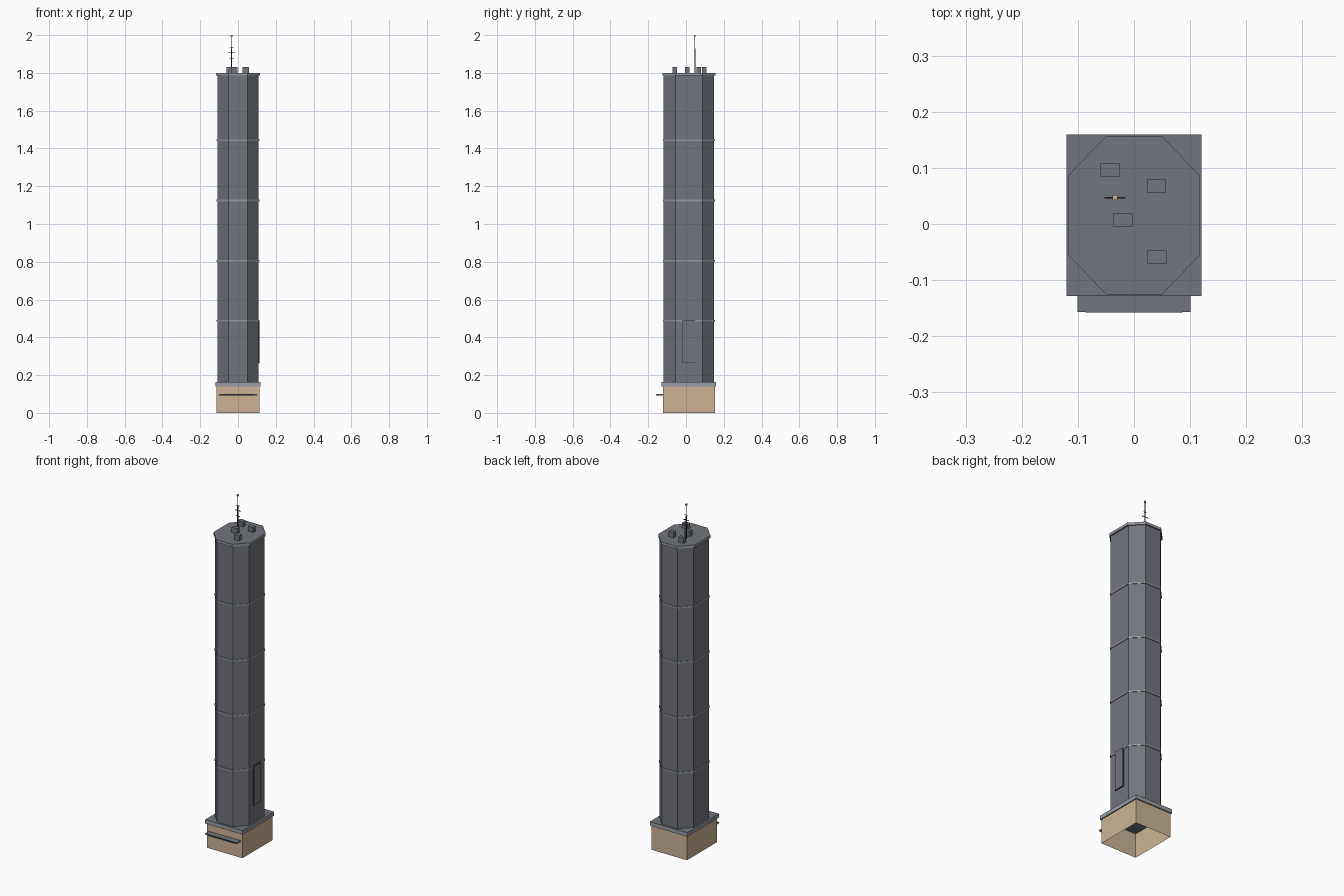
import bpy, bmesh

if "Cube" in bpy.data.objects:
    bpy.data.objects.remove(bpy.data.objects["Cube"])

YC = 0.0155  # the tower stands slightly behind the canopy


def material(name, rgb):
    m = bpy.data.materials.new(name)
    m.use_nodes = True
    color = (*rgb, 1)
    m.diffuse_color = color
    m.node_tree.nodes["Principled BSDF"].inputs["Base Color"].default_value = color
    return m


STONE = material("tan stone", (0.61, 0.455, 0.30))
WALL = material("slate grey", (0.165, 0.177, 0.20))
TRIM = material("light grey trim", (0.31, 0.33, 0.365))
DARK = material("dark metal", (0.03, 0.032, 0.037))


def finish(name, bm, *mats, flat_index=0):
    """Make the object; horizontal faces can take a second material."""
    bm.normal_update()
    for f in bm.faces:
        if abs(f.normal.z) > 0.9:
            f.material_index = flat_index
    mesh = bpy.data.meshes.new(name)
    bm.to_mesh(mesh)
    bm.free()
    for m in mats:
        mesh.materials.append(m)
    obj = bpy.data.objects.new(name, mesh)
    bpy.context.collection.objects.link(obj)
    return obj


def prism(name, outline, z0, z1, *mats, flat_index=0, capped=True):
    bm = bmesh.new()
    low = [bm.verts.new((x, y, z0)) for x, y in outline]
    high = [bm.verts.new((x, y, z1)) for x, y in outline]
    n = len(outline)
    for i in range(n):
        j = (i + 1) % n
        bm.faces.new((low[i], low[j], high[j], high[i]))
    if capped:
        bm.faces.new(low[::-1])
        bm.faces.new(high)
    return finish(name, bm, *mats, flat_index=flat_index)


def rect(cx, cy, w, d):
    x, y = w / 2, d / 2
    return [(cx - x, cy - y), (cx + x, cy - y), (cx + x, cy + y), (cx - x, cy + y)]


def octagon(hx, hy, fx=0.05, fy=0.071):
    """Rectangle with clipped corners; fx and fy are the half lengths of the flats."""
    pts = [(-fx, -hy), (fx, -hy), (hx, -fy), (hx, fy),
           (fx, hy), (-fx, hy), (-hx, fy), (-hx, -fy)]
    return [(x, y + YC) for x, y in pts]


# Hollow stone base with an overhanging cornice
prism("base_walls", rect(0, YC, 0.228, 0.276), 0, 0.142, STONE, capped=False)
prism("base_cornice", rect(0, YC, 0.24, 0.288), 0.14, 0.163, TRIM, WALL, flat_index=1)

# Shaft, floor bands and roof rim
prism("tower_shaft", octagon(0.109, 0.134), 0.16, 1.79, WALL)
for i in range(4):
    z = 0.487 + 0.3187 * i
    prism(f"floor_band_{i + 1}", octagon(0.113, 0.138), z - 0.004, z + 0.004, TRIM)
prism("roof_rim", octagon(0.117, 0.141), 1.785, 1.8, TRIM, WALL, flat_index=1)

# Entrance canopy with a dark front edge
prism("canopy", rect(0, -0.14, 0.202, 0.034), 0.092, 0.099, WALL)
prism("canopy_edge", rect(0, -0.157, 0.172, 0.002), 0.091, 0.098, DARK)

# Flat panel on the left side, with a thin dark frame behind it
prism("side_panel_frame", rect(0.1105, YC, 0.006, 0.066), 0.264, 0.492, DARK)
prism("side_panel", rect(0.112, YC, 0.006, 0.062), 0.266, 0.490, WALL)

# Rooftop units
units = [(-0.043, 0.096), (0.04, 0.068), (-0.02, 0.007), (0.041, -0.059)]
for i, (x, y) in enumerate(units):
    prism(f"roof_unit_{i + 1}", rect(x, y, 0.034, 0.023), 1.8, 1.83, WALL)

# Antenna with rungs and a small tip
AX, AY = -0.034, 0.047
prism("antenna_lower_mast", rect(AX, AY, 0.005, 0.005), 1.8, 1.93, DARK)
prism("antenna_upper_mast", rect(AX, AY, 0.003, 0.003), 1.93, 1.992, DARK)
for i, (z, w) in enumerate([(1.875, 0.024), (1.907, 0.037), (1.935, 0.018)]):
    prism(f"antenna_rung_{i + 1}", rect(AX, AY, w, 0.003), z - 0.0015, z + 0.0015, DARK)
prism("antenna_tip", rect(AX, AY, 0.009, 0.009), 1.991, 2.0, STONE)
